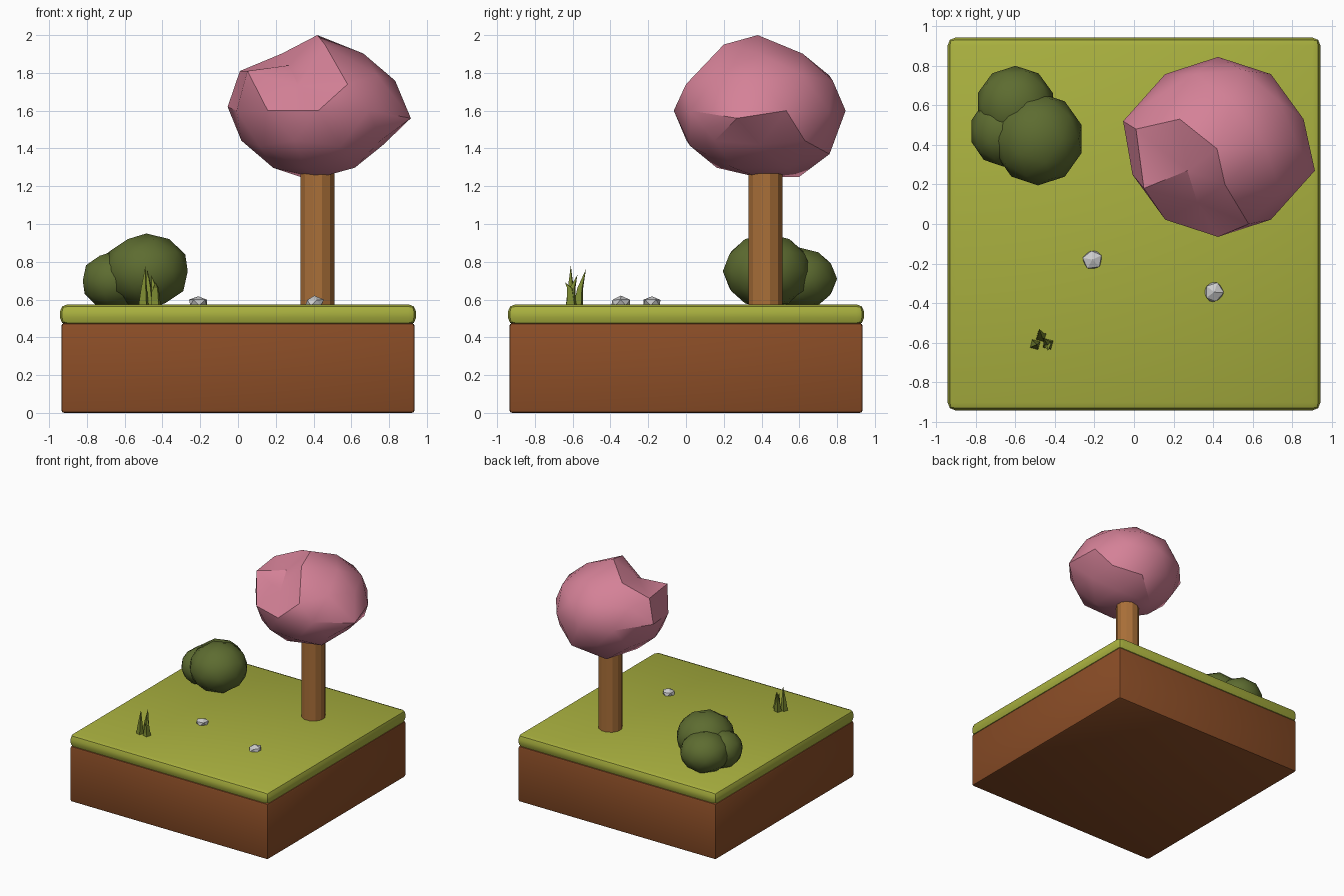
import bpy, bmesh, random
from math import radians, sin, cos
from mathutils import Vector, Matrix

if "Cube" in bpy.data.objects:
    bpy.data.objects.remove(bpy.data.objects["Cube"])

random.seed(4)


def material(name, rgb):
    m = bpy.data.materials.new(name)
    m.diffuse_color = (*rgb, 1)
    m.use_nodes = True
    m.node_tree.nodes["Principled BSDF"].inputs["Base Color"].default_value = m.diffuse_color
    return m


SOIL = material("soil", (0.26, 0.075, 0.02))
GRASS = material("grass", (0.40, 0.44, 0.05))
BARK = material("bark", (0.40, 0.16, 0.04))
PINK = material("blossom", (0.66, 0.22, 0.31))
LEAF = material("leaf", (0.11, 0.15, 0.03))
BLADE = material("blade", (0.20, 0.25, 0.03))


def finish(bm, name, mat=None, smooth=None):
    bmesh.ops.recalc_face_normals(bm, faces=bm.faces)
    me = bpy.data.meshes.new(name)
    bm.to_mesh(me)
    bm.free()
    ob = bpy.data.objects.new(name, me)
    bpy.context.collection.objects.link(ob)
    if mat:
        me.materials.append(mat)
    if smooth:
        bpy.ops.object.select_all(action='DESELECT')
        ob.select_set(True)
        bpy.context.view_layer.objects.active = ob
        bpy.ops.object.shade_smooth_by_angle(angle=radians(smooth))
    return ob


def slab(name, half, z0, z1, bevel, segments, mat):
    bm = bmesh.new()
    bmesh.ops.create_cube(bm, size=1, matrix=Matrix.LocRotScale(
        Vector((0, 0, (z0 + z1) / 2)), None, Vector((2 * half, 2 * half, z1 - z0))))
    bmesh.ops.bevel(bm, geom=bm.edges[:], offset=bevel, segments=segments,
                    profile=0.5, affect='EDGES')
    return finish(bm, name, mat, 35)


def ball(bm, centre, size, subdivisions=2):
    return bmesh.ops.create_icosphere(
        bm, subdivisions=subdivisions, radius=1,
        matrix=Matrix.LocRotScale(Vector(centre), None, Vector(size)))["verts"]


# ground: soil block with a bulging turf layer
slab("soil_block", 0.935, 0.0, 0.475, 0.015, 2, SOIL)
slab("turf", 0.943, 0.465, 0.575, 0.04, 2, GRASS)

# tree trunk
bm = bmesh.new()
bmesh.ops.create_cone(bm, cap_ends=True, segments=12, radius1=0.093, radius2=0.093,
                      depth=0.76, matrix=Matrix.Translation((0.42, 0.42, 0.94))
                      @ Matrix.Rotation(radians(15), 4, 'Z'))
finish(bm, "trunk", BARK)

# tree crown: squashed icosphere with a few vertices pulled or dented
bm = bmesh.new()
verts = ball(bm, (0.425, 0.39, 1.6), (0.455, 0.455, 0.355))
moves = [
    ((0.42, 0.38, 2.0), None),
    ((0.22, 0.25, 1.90), (0.27, 0.27, 1.84)),    # notch
    ((0.30, 0.02, 1.79), (0.32, 0.11, 1.73)),
    ((0.09, 0.15, 1.76), (0.05, 0.18, 1.81)),    # spike beside it
    ((0.03, 0.39, 1.79), (0.01, 0.48, 1.81)),
    ((0.495, 0.16, 1.90), (0.46, 0.20, 1.95)),
    ((0.55, 0.0, 1.76), (0.58, 0.0, 1.74)),
    ((0.86, 0.25, 1.6), (0.915, 0.27, 1.56)),    # corner on the right
    ((0.81, 0.39, 1.41), (0.77, 0.39, 1.42)),
    ((0.35, 0.60, 1.30), (0.33, 0.60, 1.25)),
    ((0.54, 0.76, 1.41), (0.55, 0.76, 1.37)),
    ((-0.01, 0.53, 1.6), (-0.055, 0.52, 1.62)),
]
picks = [(min(verts, key=lambda v: (v.co - Vector(a)).length), Vector(b or a))
         for a, b in moves]
for v, target in picks:
    v.co = target
finish(bm, "tree_crown", PINK, 30)

# bush: three overlapping lobes
bm = bmesh.new()
ball(bm, (-0.485, 0.43, 0.75), (0.23, 0.235, 0.20))
ball(bm, (-0.60, 0.60, 0.71), (0.20, 0.20, 0.165))
ball(bm, (-0.66, 0.47, 0.70), (0.17, 0.18, 0.155))
finish(bm, "bush", LEAF, 30)

# stones
for i, (x, y, turn) in enumerate([(-0.21, -0.18, 25), (0.405, -0.345, 70)]):
    bm = bmesh.new()
    for v in ball(bm, (0, 0, 0), (0.056, 0.053, 0.036), 1):
        v.co *= random.uniform(0.9, 1.08)
    bm.transform(Matrix.Translation((x, y, 0.583)) @ Matrix.Rotation(radians(turn), 4, 'Z'))
    finish(bm, f"stone_{i + 1}")

# grass tuft: tapered four-sided blades leaning apart
bm = bmesh.new()
blades = [((-0.50, -0.61), (-0.49, -0.61, 0.78)),
          ((-0.435, -0.61), (-0.46, -0.575, 0.73)),
          ((-0.47, -0.57), (-0.48, -0.53, 0.76)),
          ((-0.435, -0.605), (-0.435, -0.64, 0.69))]
for (x, y), tip in blades:
    rings = []
    for z, r, lean in ((0.57, 0.03, 0), (0.66, 0.018, 0.25)):
        c = Vector((x, y, z)).lerp(Vector((tip[0], tip[1], z)), lean)
        rings.append([bm.verts.new(c + Vector((r * cos(radians(a)), r * sin(radians(a)), 0)))
                      for a in (30, 120, 210, 300)])
    top = bm.verts.new(tip)
    bm.faces.new(rings[0][::-1])
    for k in range(4):
        n = (k + 1) % 4
        bm.faces.new((rings[0][k], rings[0][n], rings[1][n], rings[1][k]))
        bm.faces.new((rings[1][k], rings[1][n], top))
finish(bm, "grass_tuft", BLADE)
